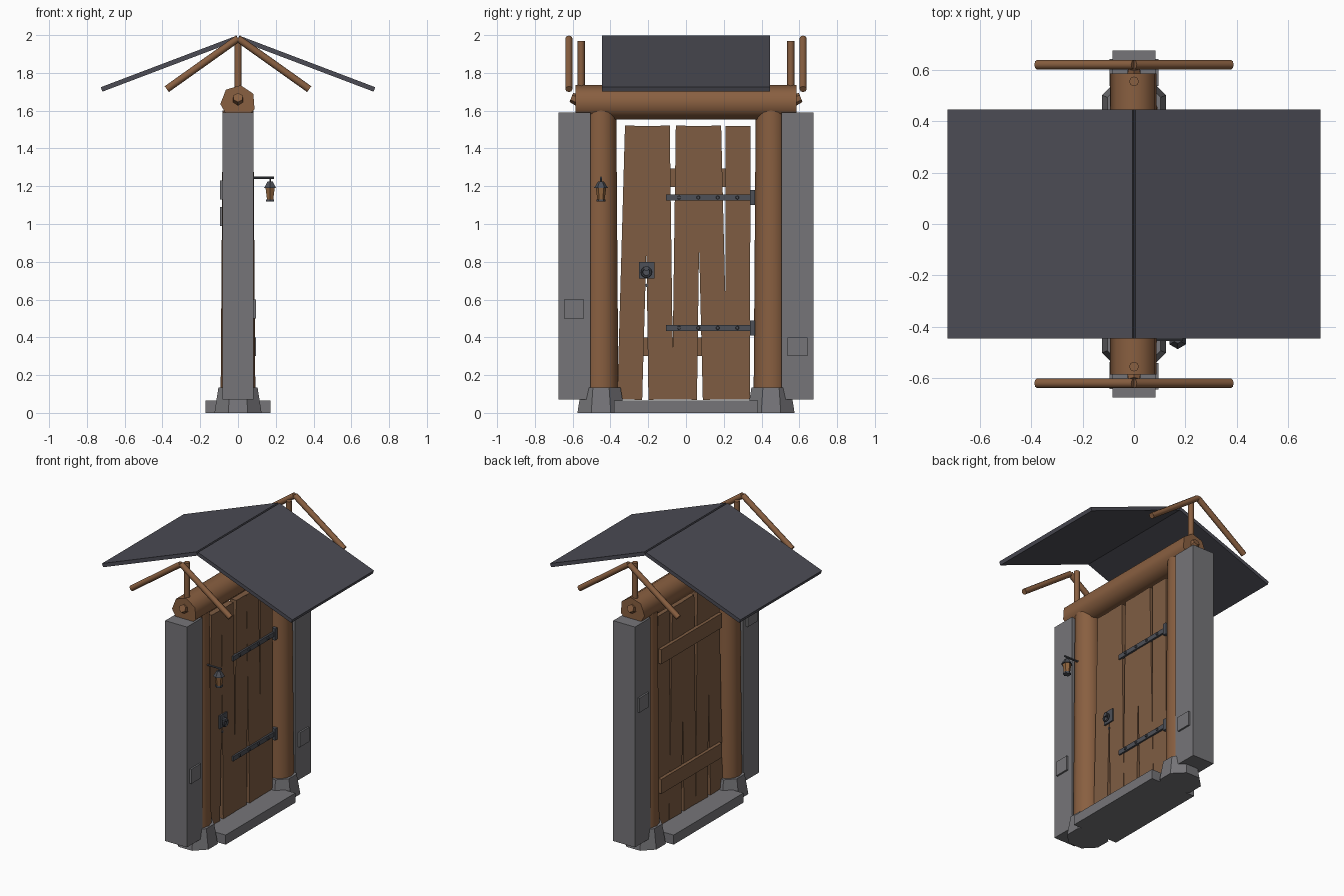
import bpy, math
from mathutils import Vector, Matrix

if "Cube" in bpy.data.objects:
    bpy.data.objects.remove(bpy.data.objects["Cube"])


def mat(name, c):
    m = bpy.data.materials.new(name)
    m.diffuse_color = (*c, 1)
    m.use_nodes = True
    m.node_tree.nodes["Principled BSDF"].inputs["Base Color"].default_value = m.diffuse_color
    return m


LOG = mat("log_wood", (0.25, 0.115, 0.052))
PLANK = mat("plank_wood", (0.21, 0.108, 0.055))
STONE = mat("grey_stone", (0.18, 0.178, 0.19))
SLATE = mat("roof_slate", (0.072, 0.072, 0.09))
IRON = mat("dark_iron", (0.075, 0.08, 0.095))
GLOW = mat("lantern_amber", (0.28, 0.13, 0.05))


def box(name, x, y, z, m, rot=None):
    """Box from (min, max) ranges on each axis, optionally turned about its centre."""
    c = [sum(r) / 2 for r in (x, y, z)]
    bpy.ops.mesh.primitive_cube_add(size=1, location=c)
    o = bpy.context.object
    o.name = name
    o.scale = [r[1] - r[0] for r in (x, y, z)]
    if rot:
        o.rotation_euler = rot
    o.data.materials.append(m)
    return o


def rod(name, a, b, r1, r2, n, m, smooth=False, turn=0.0):
    """Tapered n-sided rod from a to b."""
    a, b = Vector(a), Vector(b)
    d = b - a
    bpy.ops.mesh.primitive_cone_add(vertices=n, radius1=r1, radius2=r2, depth=d.length)
    o = bpy.context.object
    o.name = name
    o.data.transform(Matrix.Rotation(turn, 4, 'Z'))
    o.matrix_world = Matrix.Translation((a + b) / 2) @ d.to_track_quat('Z', 'Y').to_matrix().to_4x4()
    o.data.materials.append(m)
    if smooth:
        bpy.ops.object.shade_smooth_by_angle(angle=math.radians(60))
    return o


# Stone pillars, footings, posts and gable timbers on both sides
for s, side in ((-1, "left"), (1, "right")):
    box(f"pillar_{side}", (-0.083, 0.083), sorted((s * 0.505, s * 0.675)), (0.07, 1.59), STONE)
    rod(f"footing_{side}", (0, s * 0.45, 0), (0, s * 0.45, 0.135), 0.135, 0.112, 8, STONE, turn=math.pi / 8)
    rod(f"post_{side}", (0, s * 0.45, 0.1), (0, s * 0.45, 1.6), 0.092, 0.081, 12, LOG, True)
    rod(f"king_post_{side}", (0, s * 0.555, 1.68), (0, s * 0.555, 1.97), 0.019, 0.019, 8, LOG, True)
    rod(f"beam_peg_{side}", (0, s * 0.57, 1.655), (0, s * 0.607, 1.67), 0.032, 0.026, 6, LOG)
    for t in (-1, 1):
        rod(f"rafter_{side}", (0, s * 0.62, 1.982), (t * 0.377, s * 0.62, 1.714), 0.019, 0.019, 8, LOG, True)

# Log lintel
rod("lintel", (0, -0.585, 1.642), (0, 0.585, 1.642), 0.094, 0.094, 7, LOG, True, turn=0.15)

# Pitched roof slabs
slope = math.atan2(0.273, 0.72)
for t in (-1, 1):
    half = math.hypot(0.72, 0.273) / 2
    o = box("roof_slab", (-half, half), (-0.445, 0.445), (-0.0125, 0.0125), SLATE, (0, t * slope, 0))
    o.location = (t * 0.362, 0, 1.849)

# Threshold
box("threshold", (-0.172, 0.172), (-0.38, 0.38), (0, 0.066), STONE)

# Raised stones on the pillar faces: side, y, z
for s, y, z in ((1, -0.593, 0.55), (1, 0.59, 0.35), (-1, 0.59, 1.04), (-1, -0.59, 1.18)):
    box("raised_stone", sorted((s * 0.07, s * 0.095)), (y - 0.052, y + 0.052), (z - 0.05, z + 0.05), STONE)

# Door planks: y at bottom centre, y at top centre
for i, (yb, yt) in enumerate(((-0.298, -0.257), (-0.133, -0.152), (-0.008, 0.012), (0.155, 0.12), (0.273, 0.275))):
    w = 0.066
    lean = math.atan2(yt - yb, 1.45)
    dx = 0.002 * (i % 2)
    o = box("door_plank", (-0.025 - dx, 0.025 + dx), (-w, w), (0.07, 1.52), PLANK, (-lean, 0, 0))
    o.location.y = (yb + yt) / 2

# Back battens
for z in (0.35, 1.245):
    box("door_batten", (-0.048, -0.022), (-0.325, 0.335), (z - 0.05, z + 0.05), PLANK)

# Strap hinges with nails
for z in (0.45, 1.14):
    box("hinge_strap", (0.02, 0.038), (-0.105, 0.352), (z - 0.016, z + 0.016), IRON)
    box("hinge_plate", (0.02, 0.046), (0.338, 0.364), (z - 0.04, z + 0.04), IRON)
    for y in (-0.037, 0.065, 0.168, 0.272):
        rod("hinge_nail", (0.036, y, z), (0.045, y, z), 0.011, 0.008, 6, IRON)

# Latch plate, knob, ring and keyhole
box("latch_plate", (0.02, 0.036), (-0.25, -0.168), (0.712, 0.8), IRON)
rod("latch_knob", (0.034, -0.21, 0.765), (0.06, -0.21, 0.765), 0.014, 0.014, 8, IRON)
bpy.ops.mesh.primitive_torus_add(major_segments=12, minor_segments=6, major_radius=0.024, minor_radius=0.006,
                                 location=(0.052, -0.21, 0.745), rotation=(0, math.pi / 2, 0))
bpy.context.object.name = "latch_ring"
bpy.context.object.data.materials.append(IRON)
rod("keyhole", (0.024, -0.208, 0.675), (0.031, -0.208, 0.675), 0.009, 0.009, 6, IRON)

# Hanging lantern on its arm
X, Y = 0.17, -0.45
rod("lantern_arm", (0.06, Y, 1.244), (0.19, Y, 1.244), 0.007, 0.007, 6, IRON)
rod("lantern_hook", (X, Y, 1.22), (X, Y, 1.244), 0.004, 0.004, 6, IRON)
rod("lantern_cap", (X, Y, 1.19), (X, Y, 1.226), 0.037, 0.015, 6, IRON)
rod("lantern_body", (X, Y, 1.128), (X, Y, 1.192), 0.019, 0.028, 6, GLOW)
rod("lantern_base", (X, Y, 1.118), (X, Y, 1.13), 0.025, 0.025, 6, IRON)
